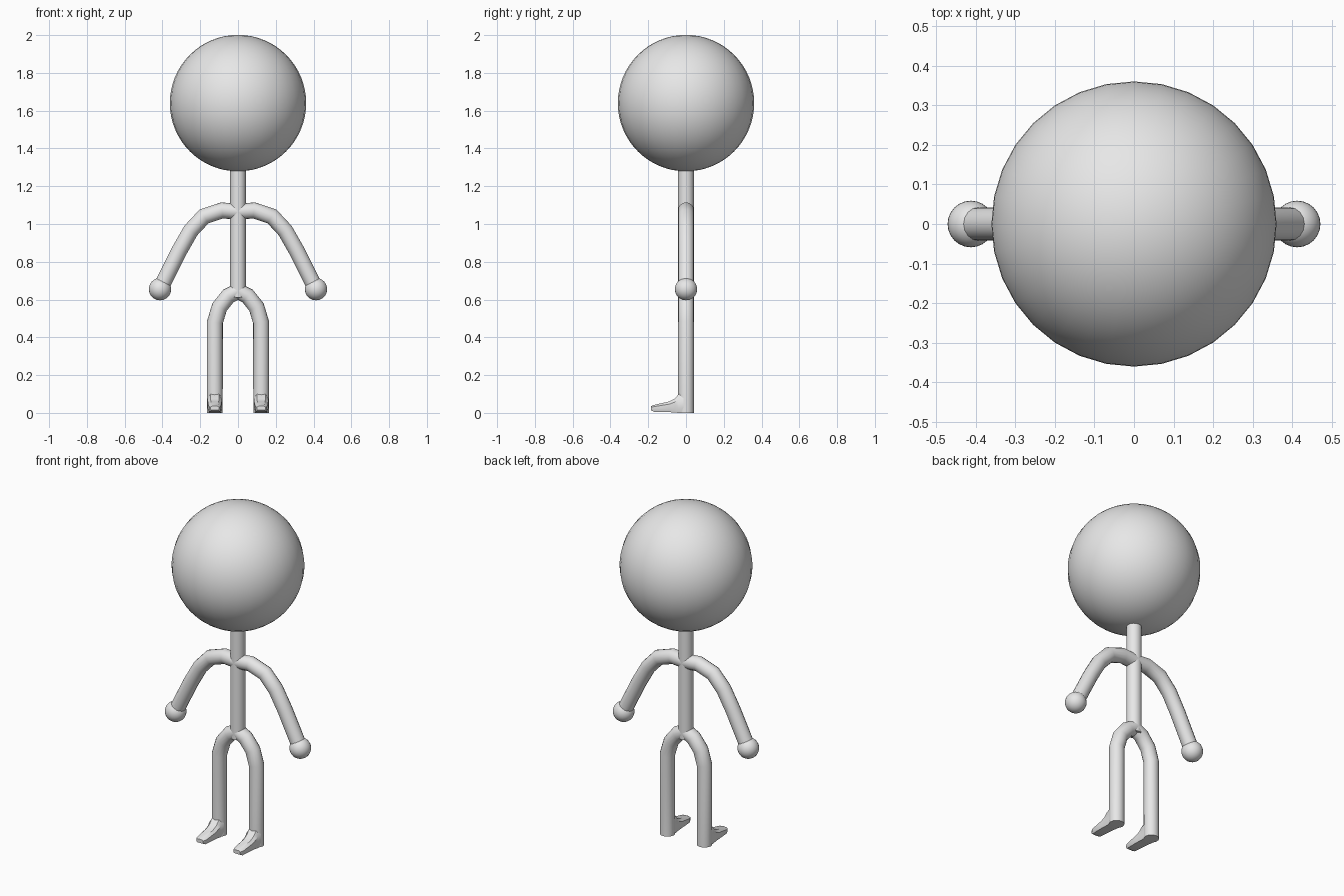
import bpy, bmesh, math
from mathutils import Vector

if "Cube" in bpy.data.objects:
    bpy.data.objects.remove(bpy.data.objects["Cube"])

grey = bpy.data.materials.new("light_grey")
grey.diffuse_color = (0.8, 0.8, 0.8, 1)
grey.use_nodes = True
grey.node_tree.nodes["Principled BSDF"].inputs["Base Color"].default_value = grey.diffuse_color


def finish(name, bm, angle=40):
    bmesh.ops.recalc_face_normals(bm, faces=bm.faces)
    mesh = bpy.data.meshes.new(name)
    bm.to_mesh(mesh)
    bm.free()
    mesh.materials.append(grey)
    ob = bpy.data.objects.new(name, mesh)
    bpy.context.collection.objects.link(ob)
    bpy.ops.object.select_all(action='DESELECT')
    ob.select_set(True)
    bpy.context.view_layer.objects.active = ob
    bpy.ops.object.shade_smooth_by_angle(angle=math.radians(angle))
    return ob


def loft(name, rings, angle=40):
    """Skin a list of closed point rings and cap both ends."""
    bm = bmesh.new()
    loops = [[bm.verts.new(p) for p in ring] for ring in rings]
    n = len(loops[0])
    for a, b in zip(loops, loops[1:]):
        for i in range(n):
            j = (i + 1) % n
            bm.faces.new((a[i], a[j], b[j], b[i]))
    bm.faces.new(loops[0])
    bm.faces.new(loops[-1])
    return finish(name, bm, angle)


def tube(name, path, radius=0.042, sides=16):
    """Round tube along a path in the x-z plane."""
    pts = [Vector((x, 0, z)) for x, z in path]
    rings = []
    for i, p in enumerate(pts):
        before = (p - pts[i - 1]).normalized() if i else Vector()
        after = (pts[i + 1] - p).normalized() if i < len(pts) - 1 else Vector()
        t = (before + after).normalized()
        across = Vector((t.z, 0, -t.x))
        # widen the mitre so the tube keeps its thickness in the bends
        mitre = 1 / max(0.5, t.dot(after if after.length else before))
        rings.append([p + across * radius * mitre * math.cos(a) + Vector((0, radius * math.sin(a), 0))
                      for a in (math.tau * k / sides for k in range(sides))])
    return loft(name, rings)


def ball(name, centre, radius, segments, ring_count):
    bm = bmesh.new()
    bmesh.ops.create_uvsphere(bm, u_segments=segments, v_segments=ring_count, radius=radius)
    bmesh.ops.translate(bm, verts=bm.verts, vec=centre)
    return finish(name, bm, 60)


# Head and torso
ball("head", (0, 0, 1.64), 0.361, 32, 16 * 2)
tube("torso", [(0, 0.61), (0, 1.32)])

arm_path = [(0, 1.065), (0.085, 1.072), (0.18, 1.04), (0.25, 0.965), (0.31, 0.86), (0.41, 0.66)]
leg_path = [(0, 0.645), (0.05, 0.62), (0.098, 0.56), (0.122, 0.48), (0.123, 0.0)]
# Foot stations: y, half width, bottom, top
foot_stations = [(0.0, 0.040, 0.0, 0.110), (-0.04, 0.038, 0.0, 0.098),
                 (-0.06, 0.036, 0.002, 0.075), (-0.09, 0.035, 0.004, 0.060),
                 (-0.17, 0.031, 0.006, 0.042), (-0.186, 0.022, 0.014, 0.036)]

for side, s in (("left", 1), ("right", -1)):
    # Arm with ball hand
    tube(side + "_arm", [(s * x, z) for x, z in arm_path])
    ball(side + "_hand", (s * 0.413, 0, 0.655), 0.059, 24, 16)

    # Leg with wedge foot of chamfered section
    tube(side + "_leg", [(s * x, z) for x, z in leg_path])
    rings = []
    for y, w, lo, hi in foot_stations:
        c = (hi - lo) * 0.25
        profile = [(-w * 0.85, lo), (w * 0.85, lo), (w, lo + c), (w, hi - c),
                   (w * 0.6, hi), (-w * 0.6, hi), (-w, hi - c), (-w, lo + c)]
        rings.append([(s * 0.123 + x, y, z) for x, z in profile])
    loft(side + "_foot", rings)
